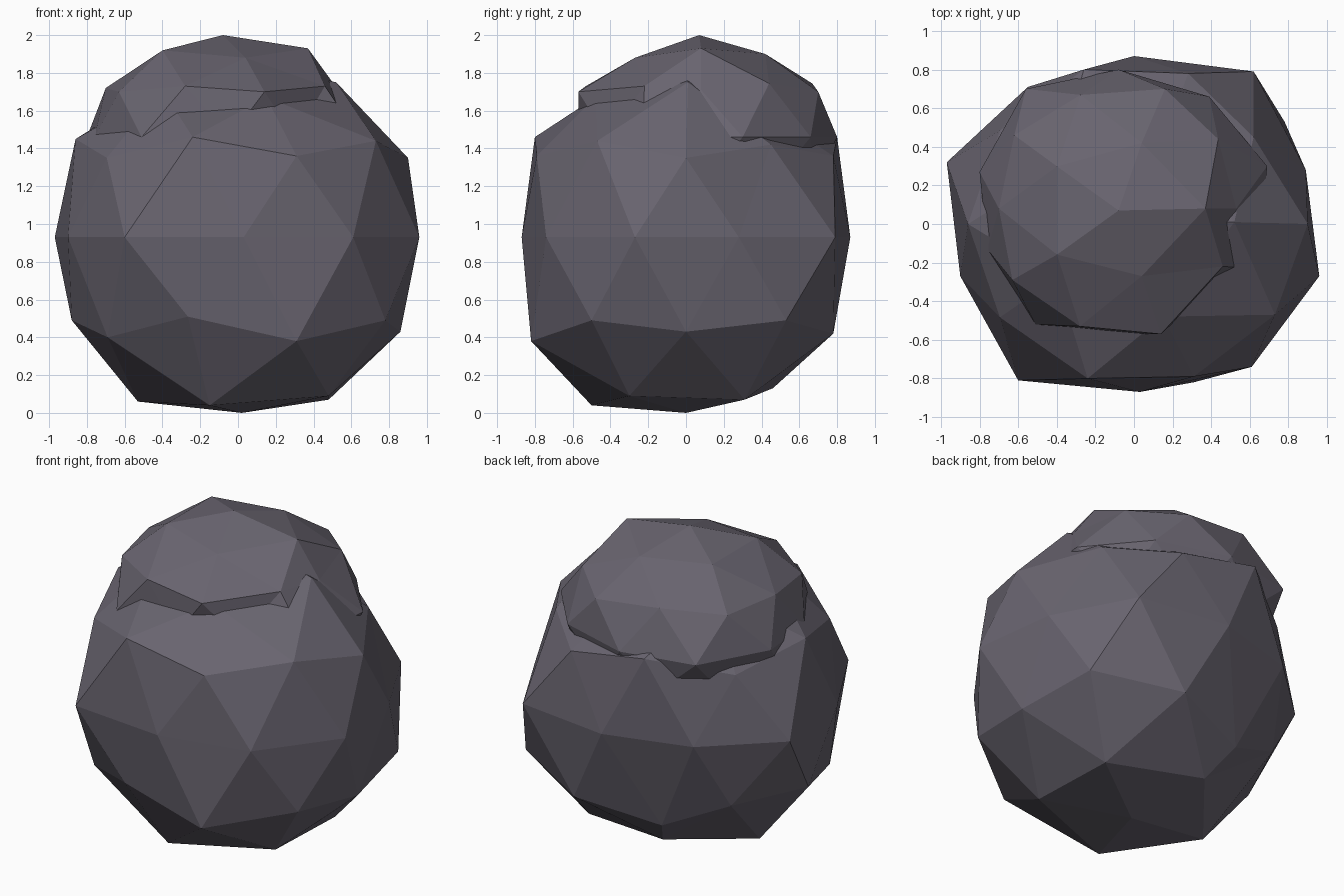
import bpy
from mathutils import Vector

stone = bpy.data.materials.new("dark_grey_stone")
stone.diffuse_color = (0.14, 0.128, 0.16, 1.0)


def rock(name, centre, radii, chips):
    """Faceted, squashed icosphere; each chip pulls the nearest corner to itself."""
    bpy.ops.mesh.primitive_ico_sphere_add(subdivisions=2, radius=1)
    ob = bpy.context.object
    ob.name = ob.data.name = name
    verts = ob.data.vertices
    for v in verts:
        v.co = Vector(c + r * k for c, r, k in zip(centre, radii, v.co))
    rest = [v.co.copy() for v in verts]
    for chip in map(Vector, chips):
        nearest = min(range(len(rest)), key=lambda i: (rest[i] - chip).length)
        verts[nearest].co = chip
    ob.data.materials.append(stone)
    for p in ob.data.polygons:
        p.use_smooth = False
    return ob


# Main boulder: irregular waist, dented lower back, flattened base
rock("boulder_body", (0, 0, 0.93), (0.96, 0.92, 0.94), [
    # waist corners
    (0.96, -0.27, 0.93), (0.89, 0.28, 0.93), (0.62, 0.79, 0.93),
    (0.00, 0.87, 0.93), (-0.55, 0.71, 0.93), (-0.97, 0.32, 0.93),
    (-0.90, -0.27, 0.93), (-0.60, -0.81, 0.93), (0.03, -0.87, 0.93),
    (0.61, -0.74, 0.93),
    # shoulder corners
    (0.90, 0.00, 1.35), (0.73, -0.47, 1.44), (0.31, -0.79, 1.36),
    (-0.24, -0.80, 1.46), (-0.86, 0.00, 1.45), (0.62, 0.45, 1.42),
    (-0.26, 0.80, 1.46), (0.28, 0.78, 1.36),
    (0.52, 0.01, 1.75), (0.15, -0.48, 1.67), (-0.40, -0.28, 1.71),
    (0.15, 0.42, 1.60),
    # lower corners
    (0.86, 0.00, 0.43), (0.78, -0.50, 0.49), (0.78, 0.53, 0.49),
    (0.31, -0.82, 0.38), (0.26, 0.78, 0.42), (-0.26, 0.87, 0.47),
    (-0.88, 0.00, 0.49), (-0.66, 0.48, 0.49), (-0.69, -0.49, 0.40),
    # base corners
    (0.48, -0.30, 0.09), (0.48, 0.31, 0.07), (-0.15, -0.50, 0.04),
    (-0.26, 0.62, 0.31), (-0.53, 0.00, 0.06), (0.02, 0.00, 0.00),
])

# Flatter cap stone sunk into the top, with a steep broken front rim
rock("cap_stone", (-0.08, 0.07, 1.46), (0.75, 0.74, 0.54), [
    # crown corners
    (0.37, 0.08, 1.93), (0.04, -0.27, 1.88), (0.04, 0.42, 1.90),
    # upper rim corners
    (0.53, 0.08, 1.71), (0.46, -0.22, 1.73), (0.14, -0.57, 1.70),
    (-0.28, -0.53, 1.73), (-0.63, -0.29, 1.70), (-0.70, 0.08, 1.72),
    (-0.62, 0.46, 1.71), (0.16, 0.70, 1.70),
    # overhang corners
    (0.69, 0.30, 1.46), (0.39, 0.66, 1.46), (-0.08, 0.80, 1.46),
    (-0.56, 0.70, 1.46), (-0.80, 0.27, 1.46), (-0.76, -0.13, 1.46),
    (-0.51, -0.52, 1.46), (-0.04, -0.57, 1.46), (0.30, -0.42, 1.46),
    (0.64, -0.23, 1.46),
])
